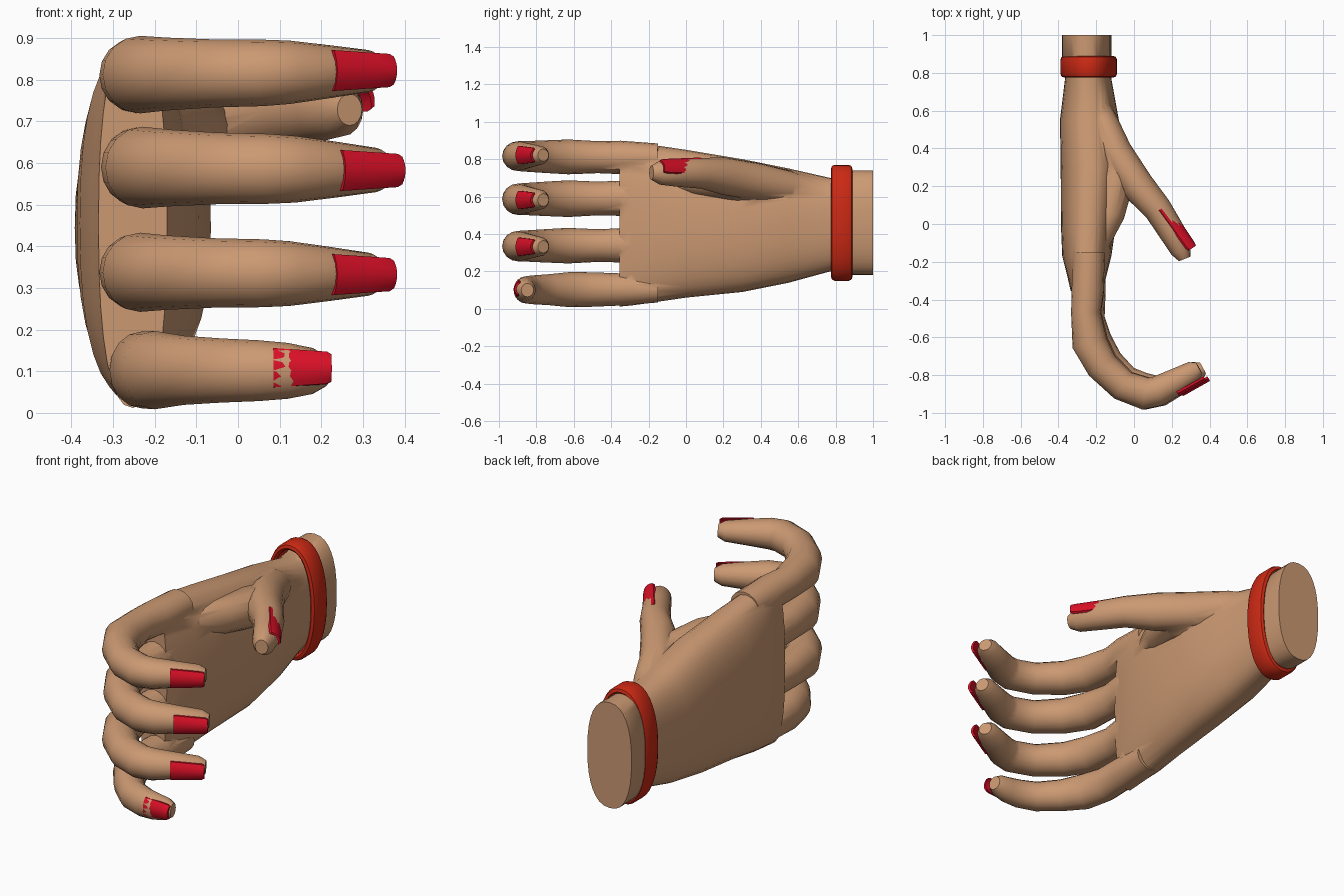
import bpy, bmesh
from math import cos, sin, pi, copysign
from mathutils import Vector

if "Cube" in bpy.data.objects:
    bpy.data.objects.remove(bpy.data.objects["Cube"])


def material(name, rgb):
    m = bpy.data.materials.new(name)
    m.diffuse_color = (*rgb, 1)
    m.use_nodes = True
    m.node_tree.nodes["Principled BSDF"].inputs["Base Color"].default_value = m.diffuse_color
    return m


SKIN = material("skin", (0.60, 0.32, 0.17))
POLISH = material("polish", (0.70, 0.005, 0.02))
RED = material("bracelet_red", (0.60, 0.022, 0.007))


def finish(name, bm, mat, angle=0.8):
    bmesh.ops.recalc_face_normals(bm, faces=bm.faces)
    me = bpy.data.meshes.new(name)
    bm.to_mesh(me)
    bm.free()
    ob = bpy.data.objects.new(name, me)
    bpy.context.collection.objects.link(ob)
    me.materials.append(mat)
    smooth(ob, angle)
    return ob


def smooth(ob, angle):
    bpy.ops.object.select_all(action='DESELECT')
    ob.select_set(True)
    bpy.context.view_layer.objects.active = ob
    bpy.ops.object.shade_smooth_by_angle(angle=angle)


def spow(v, p):
    return copysign(abs(v) ** p, v)


def tube(name, path, mat, n=16, e=2.0, closed=False, straight=False):
    """Loft (x, y, z, side radius, height radius) sections along a path."""
    bm = bmesh.new()
    pts = [Vector(p[:3]) for p in path]
    rings = []
    for i, p in enumerate(path):
        t = pts[min(i + 1, len(pts) - 1)] - pts[max(i - 1, 0)]
        t = Vector((0, -1, 0)) if straight else t.normalized()
        up = (Vector((0, 0, 1)) - t * t.z).normalized()
        side = t.cross(up)
        rings.append([bm.verts.new(pts[i]
                      + side * p[3] * spow(cos(2 * pi * k / n), 2 / e)
                      + up * p[4] * spow(sin(2 * pi * k / n), 2 / e)) for k in range(n)])
    pairs = list(zip(rings, rings[1:]))
    if closed:
        pairs.append((rings[-1], rings[0]))
    else:
        bm.faces.new(rings[0])
        bm.faces.new(rings[-1])
    for a, b in pairs:
        for k in range(n):
            j = (k + 1) % n
            bm.faces.new((a[k], a[j], b[j], b[k]))
    return finish(name, bm, mat)


def nail(name, center, d, normal, length, width, bend=0.016):
    """Thin curved plate, slightly tapered to the tip."""
    d = Vector(d).normalized()
    n = Vector(normal)
    n = (n - d * n.dot(d)).normalized()
    s = d.cross(n)
    bm = bmesh.new()
    cols = 8
    layers = []
    for h in (0.005, -0.007):
        rows = []
        for u in (-1, -0.3, 0.4, 0.85, 1):
            w = width / 2 * (0.9 - 0.1 * u - (0.12 if u == 1 else 0))
            rows.append([bm.verts.new(Vector(center) + d * u * length / 2 + s * w * v
                                      + n * (h - bend * v * v))
                         for v in [2 * k / cols - 1 for k in range(cols + 1)]])
        layers.append(rows)
    for rows in layers:
        for a, b in zip(rows, rows[1:]):
            for k in range(cols):
                bm.faces.new((a[k], a[k + 1], b[k + 1], b[k]))
    rims = [r[0] + [q[-1] for q in r[1:]] + r[-1][-2::-1] + [q[0] for q in r[-2:0:-1]] for r in layers]
    for k in range(len(rims[0])):
        j = (k + 1) % len(rims[0])
        bm.faces.new((rims[0][k], rims[0][j], rims[1][j], rims[1][k]))
    return finish(name, bm, POLISH, 0.6)


# palm and forearm: y, xmin, xmax, zmin, zmax
SECTIONS = [(1.0, -.38, -.12, .18, .74), (.88, -.38, -.12, .18, .74),
            (.86, -.37, -.12, .19, .71), (.77, -.365, -.12, .20, .70),
            (.55, -.392, -.08, .14, .75), (.3, -.388, -.065, .09, .80),
            (.0, -.387, -.095, .06, .85), (-.17, -.38, -.12, .035, .875),
            (-.29, -.35, -.15, .018, .89), (-.355, -.335, -.17, .012, .893)]
hand = tube("hand", [((a + b) / 2, y, (c + d) / 2, (b - a) / 2, (d - c) / 2)
                     for y, a, b, c, d in SECTIONS], SKIN, n=32, e=2.4, straight=True)

# fingers: x, y, side radius, height radius
LONG = [(-.24, -.15, .085, .08), (-.245, -.35, .085, .094), (-.255, -.47, .078, .09),
        (-.235, -.63, .094, .098), (-.17, -.75, .086, .092), (-.06, -.855, .082, .086),
        (.06, -.898, .086, .084), (.125, -.885, .08, .08), (.22, -.835, .07, .067),
        (.315, -.78, .056, .053), (.345, -.763, .034, .034)]
SHORT = [(-.23, -.15, .08, .07), (-.23, -.35, .08, .086), (-.232, -.5, .077, .092),
         (-.20, -.62, .084, .094), (-.13, -.73, .074, .083), (-.04, -.82, .07, .077),
         (.05, -.855, .068, .073), (.12, -.862, .06, .067), (.18, -.855, .052, .055),
         (.212, -.848, .034, .036)]
parts = []
for name, path, z0, z1, dx, k in (("index", LONG, .808, .822, .0, .95),
                                  ("middle", LONG, .592, .582, .02, 1.0),
                                  ("ring", LONG, .340, .332, .0, .97),
                                  ("little", SHORT, .104, .100, .0, 1.0)):
    m = len(path) - 1
    parts.append(tube(name + "_finger",
                      [(x + dx * i / m, y, z0 + (z1 - z0) * i / m, a, b * k)
                       for i, (x, y, a, b) in enumerate(path)], SKIN))
    if path is LONG:
        nail(name + "_nail", (.308 + dx, -.867, z1), (.87, .49, 0), (.49, -.87, 0), .165, .098)
    else:
        nail(name + "_nail", (.155, -.914, z1 + .01), (1, .03, 0), (0, -1, .12), .14, .095)

# thumb with the fleshy web at its base
parts.append(tube("thumb", [(-.20, .64, .63, .06, .07), (-.17, .55, .65, .08, .088),
                            (-.10, .38, .68, .09, .10), (.02, .20, .71, .088, .10),
                            (.125, .08, .725, .075, .082), (.20, -.04, .728, .07, .076),
                            (.25, -.14, .728, .056, .064), (.268, -.185, .728, .032, .038)], SKIN))
parts.append(tube("thumb_web", [(-.18, .48, .62, .08, .09), (-.10, .24, .68, .11, .10),
                                (-.13, .05, .70, .08, .09), (-.21, -.16, .72, .05, .06)], SKIN))
nail("thumb_nail", (.243, -.012, .772), (.57, -.82, 0), (.66, .46, .55), .265, .105)

# merge the flesh into one skin
bpy.context.view_layer.objects.active = hand
for p in parts:
    mod = hand.modifiers.new("join", 'BOOLEAN')
    mod.operation = 'UNION'
    mod.solver = 'EXACT'
    mod.object = p
    bpy.context.view_layer.objects.active = hand
    with bpy.context.temp_override(object=hand, active_object=hand):
        bpy.ops.object.modifier_apply(modifier=mod.name)
    bpy.data.objects.remove(p, do_unlink=True)
smooth(hand, 0.8)

# bracelet: rounded band profile (y, inset) swept round the wrist
BAND = [(.775, .022), (.780, .007), (.795, 0), (.870, 0), (.885, .007), (.890, .022),
        (.880, .034), (.785, .034)]
tube("bracelet", [(-.24, y, .46, .15 - o, .31 - o) for y, o in BAND], RED,
     n=36, e=2.2, closed=True, straight=True)
